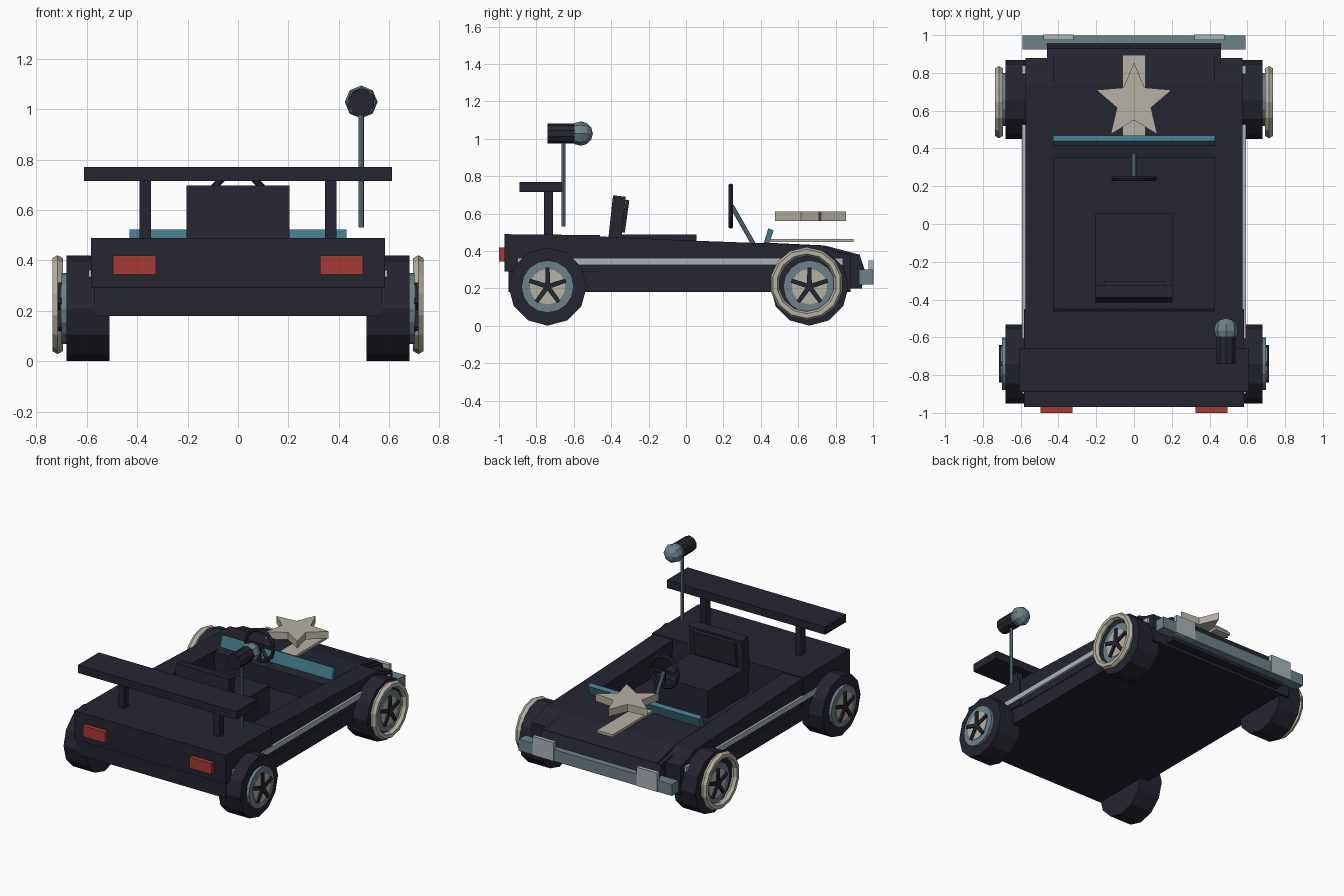
import bpy, bmesh, math
from mathutils import Vector, Matrix

if "Cube" in bpy.data.objects:
    bpy.data.objects.remove(bpy.data.objects["Cube"])


def mat(name, rgb):
    m = bpy.data.materials.new(name)
    m.diffuse_color = (*rgb, 1)
    m.use_nodes = True
    m.node_tree.nodes["Principled BSDF"].inputs["Base Color"].default_value = m.diffuse_color
    return m


DARK = mat("dark_navy", (.018, .018, .031))
CREAM = mat("cream", (.47, .44, .37))
LIGHT = mat("light_grey", (.40, .456, .479))
STEEL = mat("steel_blue", (.15, .22, .25))
TEAL = mat("teal", (.054, .188, .246))
RED = mat("red", (.38, .042, .032))


def finish(name, bm, m):
    bmesh.ops.recalc_face_normals(bm, faces=bm.faces)
    me = bpy.data.meshes.new(name)
    bm.to_mesh(me)
    bm.free()
    me.materials.append(m)
    ob = bpy.data.objects.new(name, me)
    bpy.context.collection.objects.link(ob)
    return ob


def box(name, x, y, z, m):
    bm = bmesh.new()
    bmesh.ops.create_cube(bm, size=1)
    for v in bm.verts:
        v.co = [a[0] if c < 0 else a[1] for a, c in zip((x, y, z), v.co)]
    return finish(name, bm, m)


def prism(name, pts, lo, hi, m, axis="x"):
    """Extrude a yz profile along x, or an xy profile along z."""
    bm = bmesh.new()
    put = (lambda p, d: (d, *p)) if axis == "x" else (lambda p, d: (*p, d))
    a = [bm.verts.new(put(p, lo)) for p in pts]
    b = [bm.verts.new(put(p, hi)) for p in pts]
    bm.faces.new(a)
    bm.faces.new(b)
    for i in range(len(pts)):
        j = (i + 1) % len(pts)
        bm.faces.new((a[i], a[j], b[j], b[i]))
    return finish(name, bm, m)


def rod(name, p, q, r, n, m, r2=None):
    p, q = Vector(p), Vector(q)
    bm = bmesh.new()
    rot = (q - p).to_track_quat("Z", "Y").to_matrix().to_4x4()
    bmesh.ops.create_cone(bm, cap_ends=True, segments=n, radius1=r,
                          radius2=r if r2 is None else r2, depth=(q - p).length,
                          matrix=Matrix.Translation((p + q) / 2) @ rot)
    return finish(name, bm, m)


def torus(name, c, axis, R, rx, rr, n, k, m):
    """Ring around an axis; rx is half thickness along it, rr across it."""
    bm = bmesh.new()
    rings = []
    for i in range(n):
        a = 2 * math.pi * i / n
        ring = []
        for j in range(k):
            t = 2 * math.pi * j / k
            r, h = R + rr * math.cos(t), rx * math.sin(t)
            u, v = r * math.sin(a), r * math.cos(a)
            off = (h, u, v) if axis == "x" else (u, h, v)
            ring.append(bm.verts.new(Vector(c) + Vector(off)))
        rings.append(ring)
    for i in range(n):
        A, B = rings[i], rings[(i + 1) % n]
        for j in range(k):
            bm.faces.new((A[j], A[(j + 1) % k], B[(j + 1) % k], B[j]))
    return finish(name, bm, m)


# Body: floor pan, rear deck, hood and nose
box("floor_pan", (-.57, .57), (-.95, .88), (.18, .30), DARK)
prism("rear_deck", [(-.97, .29), (-.97, .49), (-.46, .485), (-.45, .29)], -.583, .583, DARK)
prism("hood", [(.35, .28), (.35, .435), (.42, .445), (.74, .43), (.93, .38),
               (.93, .28)], -.43, .43, DARK)
prism("nose", [(.80, .20), (.80, .40), (.93, .375), (.955, .30), (.94, .20)], -.46, .46, DARK)

for s, side in ((1, "right"), (-1, "left")):
    # Side walls, stripes and fenders
    prism(side + "_side_wall", [(-.46, .28), (-.46, .478), (.05, .455), (.73, .43), (.80, .395),
          (.88, .375), (.88, .28)], s * .425, s * .575, DARK)
    box(side + "_stripe", sorted((s * .56, s * .592)), (-.90, .84), (.325, .362), LIGHT)
    # Lights and spoiler posts
    box(side + "_tail_light", sorted((s * .325, s * .495)), (-1.0, -.96), (.345, .42), RED)
    box(side + "_headlight", sorted((s * .32, s * .48)), (.975, 1.002), (.22, .35), LIGHT)
    box(side + "_spoiler_post", sorted((s * .345, s * .39)), (-.76, -.71), (.48, .72), DARK)
    # Wheels
    for end, cy in (("front", .66), ("rear", -.74)):
        n, cz = f"{side}_{end}_", .21
        rod(n + "tire", (s * .51, cy, cz), (s * .68, cy, cz), .209, 12, DARK)
        rod(n + "rim", (s * .67, cy, cz), (s * .70, cy, cz), .14, 16, STEEL)
        rod(n + "hub_disc", (s * .69, cy, cz), (s * .704, cy, cz), .095, 16, CREAM)
        for i in range(5):
            a = 2 * math.pi * i / 5
            d, w = Vector((math.sin(a), math.cos(a))), Vector((math.cos(a), -math.sin(a)))
            c = Vector((cy, cz))
            pts = [c - w * .013, c + d * .102 - w * .011, c + d * .102 + w * .011, c + w * .013]
            prism(f"{n}spoke_{i + 1}", [tuple(p) for p in pts], s * .70, s * .715, DARK)
        if end == "front":
            torus(n + "trim_ring", (s * .715, .645, .225), "x", .172, .024, .024, 14, 6, CREAM)

# Bumper, spoiler and windshield
box("bumper", (-.59, .59), (.925, .998), (.22, .30), STEEL)
box("spoiler", (-.61, .61), (-.89, -.66), (.715, .77), DARK)
prism("windshield", [(.415, .44), (.445, .44), (.468, .51), (.44, .522)], -.43, .43, TEAL)

# Seat
box("seat_cushion", (-.205, .205), (-.40, .055), (.29, .488), DARK)
prism("seat_back", [(-.415, .47), (-.39, .698), (-.322, .69), (-.345, .47)], -.205, .205, DARK)
prism("seat_back_pad", [(-.345, .50), (-.322, .675), (-.303, .67), (-.327, .50)], -.16, .16, DARK)

# Steering wheel and column
torus("steering_wheel", (0, .24, .64), "y", .107, .014, .014, 12, 6, DARK)
box("steering_spoke_bar", (-.10, .10), (.233, .247), (.63, .65), DARK)
box("steering_lower_spoke", (-.01, .01), (.233, .247), (.54, .64), DARK)
rod("steering_column", (0, .245, .64), (0, .365, .43), .012, 8, STEEL)

# Hood star and strip
star = []
for i in range(10):
    r, a = (.21 if i % 2 == 0 else .095), math.pi * i / 5
    star.append((r * math.sin(a), .645 + r * math.cos(a)))
prism("hood_star", star, .56, .61, CREAM, "z")
box("hood_strip", (-.06, .06), (.45, .895), (.447, .465), CREAM)

# Microphone on its pole
rod("microphone_pole", (.488, -.655, .53), (.488, -.655, .99), .011, 8, STEEL)
rod("microphone_body", (.488, -.74, 1.028), (.488, -.57, 1.028), .053, 10, DARK)
bm = bmesh.new()
bmesh.ops.create_uvsphere(bm, u_segments=8, v_segments=6, radius=.065,
                          matrix=Matrix.Translation((.488, -.563, 1.028))
                          @ Matrix.Rotation(math.pi / 2, 4, "X"))
bmesh.ops.bisect_plane(bm, geom=bm.verts[:] + bm.edges[:] + bm.faces[:], clear_inner=True,
                       plane_co=(0, -.595, 0), plane_no=(0, 1, 0))
bmesh.ops.holes_fill(bm, edges=[e for e in bm.edges if e.is_boundary], sides=0)
finish("microphone_head", bm, STEEL)
